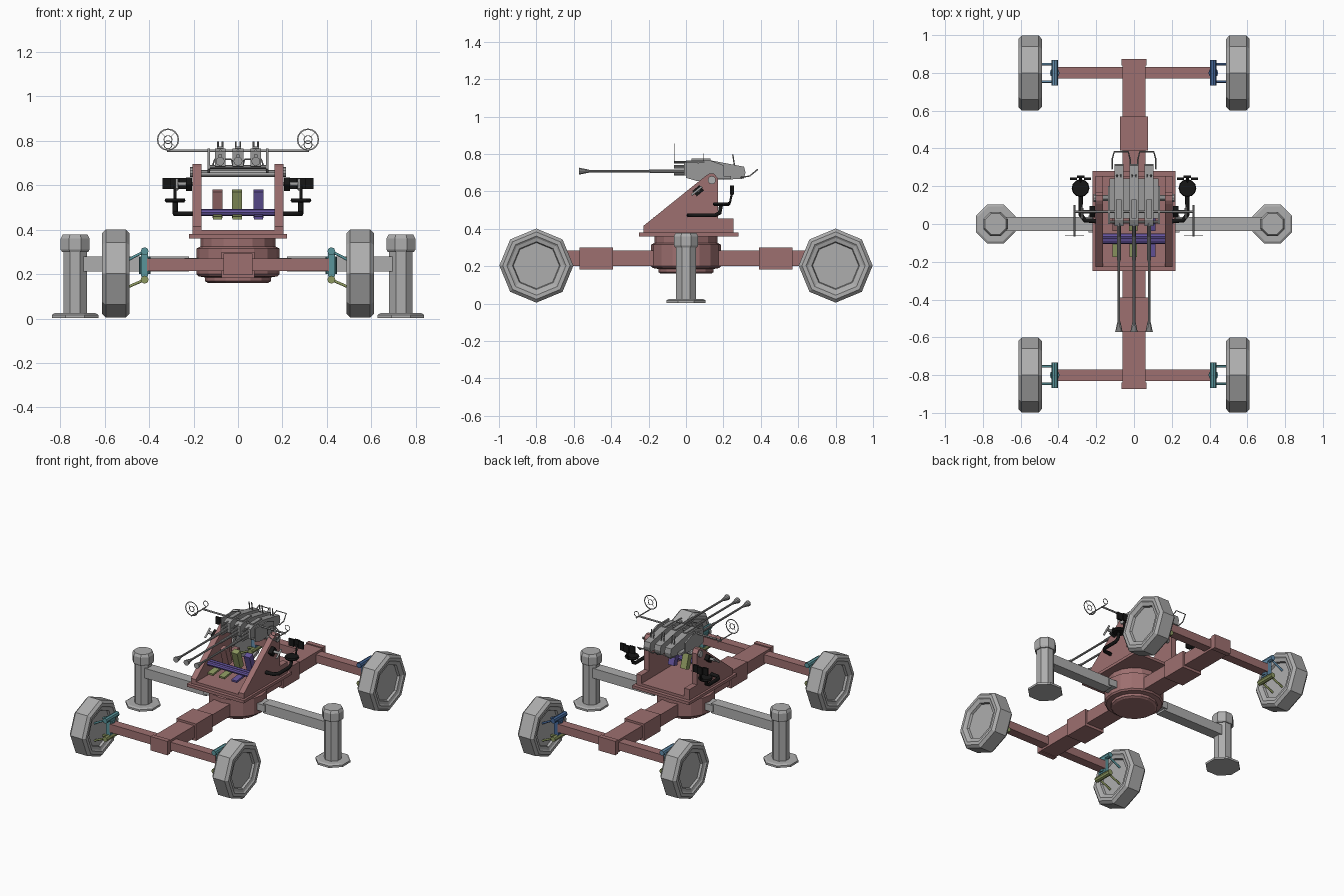
import bpy, bmesh, math
from mathutils import Matrix, Vector

cube = bpy.data.objects.get("Cube")
if cube:
    bpy.data.objects.remove(cube, do_unlink=True)


def material(name, r, g, b):
    m = bpy.data.materials.new(name)
    m.use_nodes = True
    m.diffuse_color = (r, g, b, 1)
    m.node_tree.nodes["Principled BSDF"].inputs["Base Color"].default_value = (r, g, b, 1)
    return m


GREY = material("light_grey", .42, .42, .42)
GUN = material("gun_grey", .32, .32, .32)
RED = material("dusty_red", .34, .16, .16)
BLACK = material("black", .008, .008, .008)
TEAL = material("teal", .1, .3, .33)
STEEL = material("steel_blue", .13, .28, .43)
BLUE = material("deep_blue", .06, .14, .32)
OLIVE = material("olive", .27, .32, .12)
PURPLE = material("purple", .13, .09, .34)


def finish(name, mat, bm, smooth=False):
    bmesh.ops.recalc_face_normals(bm, faces=bm.faces)
    me = bpy.data.meshes.new(name)
    bm.to_mesh(me)
    bm.free()
    me.materials.append(mat)
    ob = bpy.data.objects.new(name, me)
    bpy.context.collection.objects.link(ob)
    if smooth:
        bpy.ops.object.select_all(action='DESELECT')
        ob.select_set(True)
        bpy.context.view_layer.objects.active = ob
        bpy.ops.object.shade_smooth_by_angle()
    return ob


def box(name, mat, x, y, z, tilt=0):
    """Box from three (low, high) ranges, tilted about its own x axis."""
    bm = bmesh.new()
    mid = Vector([(a + b) / 2 for a, b in (x, y, z)])
    size = [abs(b - a) for a, b in (x, y, z)]
    bmesh.ops.create_cube(bm, size=1, matrix=Matrix.Translation(mid)
                          @ Matrix.Rotation(tilt, 4, 'X') @ Matrix.Diagonal((*size, 1)))
    return finish(name, mat, bm)


def prism(name, mat, outline, x0, x1):
    """Extrude a (y, z) outline along x."""
    bm = bmesh.new()
    face = bm.faces.new([bm.verts.new((x0, y, z)) for y, z in outline])
    ext = bmesh.ops.extrude_face_region(bm, geom=[face])
    bmesh.ops.translate(bm, vec=(x1 - x0, 0, 0),
                        verts=[v for v in ext["geom"] if isinstance(v, bmesh.types.BMVert)])
    return finish(name, mat, bm)


def lathe(name, mat, profile, sides, loc, axis='Z', phase=0, smooth=False):
    """Turn a (radius, offset) profile around an axis, capped at both ends."""
    bm = bmesh.new()
    turn = {'X': Matrix.Rotation(math.pi / 2, 4, 'Y'),
            'Y': Matrix.Rotation(-math.pi / 2, 4, 'X'), 'Z': Matrix()}[axis]
    rings = []
    for r, h in profile:
        angles = [phase + math.tau * i / sides for i in range(sides)]
        rings.append([bm.verts.new((r * math.cos(a), r * math.sin(a), h)) for a in angles])
    for low, high in zip(rings, rings[1:]):
        for i in range(sides):
            j = (i + 1) % sides
            bm.faces.new((low[i], low[j], high[j], high[i]))
    bm.faces.new(rings[0])
    bm.faces.new(rings[-1])
    bm.transform(Matrix.Translation(loc) @ turn)
    return finish(name, mat, bm, smooth)


def tube(name, mat, points, r, closed=False):
    """Round bar through a list of points."""
    cu = bpy.data.curves.new(name, 'CURVE')
    cu.dimensions = '3D'
    cu.bevel_depth = r
    cu.bevel_resolution = 1
    cu.use_fill_caps = not closed
    sp = cu.splines.new('POLY')
    sp.points.add(len(points) - 1)
    for p, co in zip(sp.points, points):
        p.co = (*co, 1)
    sp.use_cyclic_u = closed
    cu.materials.append(mat)
    ob = bpy.data.objects.new(name, cu)
    bpy.context.collection.objects.link(ob)
    bpy.ops.object.select_all(action='DESELECT')
    ob.select_set(True)
    bpy.context.view_layer.objects.active = ob
    bpy.ops.object.convert(target='MESH')
    return ob


def flat_ring(name, mat, outer, inner, loc):
    """Thin upright ring facing the front."""
    profile = [(inner, -.001), (outer, -.001), (outer, .001), (inner, .001)]
    bm = bmesh.new()
    n = 16
    loops = [[bm.verts.new((r * math.cos(math.tau * i / n), h, r * math.sin(math.tau * i / n)))
              for i in range(n)] for r, h in profile]
    for k in range(4):
        a, b = loops[k], loops[(k + 1) % 4]
        for i in range(n):
            j = (i + 1) % n
            bm.faces.new((a[i], a[j], b[j], b[i]))
    bm.transform(Matrix.Translation(loc))
    return finish(name, mat, bm)


# Chassis: spine, sleeves, axles and turntable
box("spine", RED, (-.062, .062), (-.87, .87), (.2, .285))
lathe("turntable", RED, [(.135, .16), (.148, .168), (.148, .185), (.178, .19), (.187, .2),
                         (.187, .315), (.168, .325), (.168, .365)], 16, (0, 0, 0))
for s, end in ((-1, "front"), (1, "back")):
    box(end + "_sleeve", RED, (-.075, .075), (s * .39, s * .57), (.182, .3))
    box(end + "_end_cap", RED, (-.065, .065), (s * .84, s * .873), (.195, .292))
    box(end + "_axle", RED, (-.41, .41), (s * .8 - .031, s * .8 + .031), (.213, .27))

# Wheels with their suspension
half = [(.123, .035), (.128, .05), (.148, .055), (.158, .062), (.18, .062), (.198, .045)]
wheel_profile = [(r, -h) for r, h in half] + [(r, h) for r, h in reversed(half)]
for sy, end in ((-1, "front"), (1, "back")):
    for sx, side in ((-1, "right"), (1, "left")):
        tag = end + "_" + side
        y = sy * .8
        mat = TEAL if sy < 0 else (BLUE if sx > 0 else STEEL)
        lathe(tag + "_wheel", GREY, wheel_profile, 8, (sx * .55, y, .203), 'X')
        box(tag + "_upright", mat, (sx * .405, sx * .437), (y - .03, y + .03), (.19, .3))
        lathe(tag + "_knuckle", mat, [(.026, -.04), (.026, .04)], 10, (sx * .42, y, .24))
        for part, m, z, drop in (("upper", mat, .303, .05), ("lower", OLIVE, .175, .042)):
            lathe(f"{tag}_{part}_pivot", m, [(.018, -.068), (.018, .068)], 8, (sx * .42, y, z), 'Y')
            for d in (-.046, .046):
                tube(f"{tag}_{part}_arm", m, [(sx * .42, y + d, z), (sx * .515, y + d, z - drop)], .007)

# Outriggers
for s, side in ((-1, "right"), (1, "left")):
    box(side + "_outrigger_hinge", GREY, (s * .17, s * .24), (-.045, .045), (.225, .272))
    box(side + "_outrigger_arm", GREY, (s * .22, s * .7), (-.037, .037), (.212, .28))
    for part, profile in (("leg", [(.057, .02), (.057, .31)]),
                          ("collar", [(.064, .3), (.07, .31), (.07, .36), (.06, .378)]),
                          ("foot", [(.113, .003), (.113, .017), (.1, .024)])):
        lathe(f"{side}_outrigger_{part}", GREY, profile, 8, (s * .733, 0, 0), phase=math.pi / 8)

# Rotating mount with two sloped side walls
box("mount_base", RED, (-.22, .22), (-.25, .28), (.36, .38))
box("mount_floor", RED, (-.17, .17), (-.225, .255), (.378, .398))
wall = [(-.228, .378), (-.228, .415), (.105, .683), (.125, .695), (.15, .695), (.17, .67),
        (.17, .455), (.255, .455), (.255, .378)]
for s, side in ((-1, "right"), (1, "left")):
    prism(side + "_wall", RED, wall, s * .165, s * .205)
    lathe(side + "_trunnion_cap", GREY, [(.022, -.005), (.022, .005)], 10, (s * .21, .138, .66), 'X')
lathe("trunnion_bar", GREY, [(.016, -.2), (.016, .2)], 10, (0, .138, .652), 'X')

# Feed boxes and their cross bars
for y in (-.065, -.09):
    lathe("feed_cross_bar", PURPLE, [(.016, -.166), (.016, .166)], 8, (0, y, .478), 'X')
for x, tall, low in ((-.092, RED, OLIVE), (-.004, OLIVE, OLIVE), (.092, PURPLE, PURPLE)):
    box("feed_box", tall, (x - .023, x + .023), (-.02, .02), (.455, .578), .3)
    box("feed_tray", low, (x - .021, x + .021), (-.175, -.06), (.452, .466), .12)

# Gun cradle
box("cradle_floor", GUN, (-.13, .13), (.03, .24), (.665, .682))
cheek = [(0, .672), (0, .765), (.13, .765), (.2, .74), (.2, .668), (.06, .655)]
for s, side in ((-1, "right"), (1, "left")):
    prism(side + "_cradle_plate", GUN, cheek, s * .127, s * .137)
lathe("cradle_front_bar", GUN, [(.008, -.13), (.008, .13)], 8, (0, .01, .682), 'X')

# Three guns
receiver = [(-.01, .685), (-.01, .752), (.02, .766), (.13, .766), (.31, .732), (.318, .7),
            (.31, .668), (.2, .662), (.07, .672)]
barrel = [(.02, -.572), (.016, -.555), (.01, -.525), (.007, -.515), (.007, -.2), (.01, -.19),
          (.01, 0)]
for x in (-.08, 0, .08):
    prism("receiver", GUN, receiver, x - .024, x + .024)
    box("receiver_cover", GUN, (x - .014, x + .014), (.03, .13), (.76, .775))
    lathe("barrel", GUN, barrel, 10, (x, 0, .708), 'Y', smooth=True)
    for z, r in ((.755, .006), (.732, .009), (.692, .008)):
        lathe("recoil_tube", GUN, [(r, -.065), (r, .01)], 8, (x, 0, z), 'Y')
    for d in (-.01, .01):
        tube("charging_rod", GUN, [(x + d, .262, .72), (x + d, .25, .797)], .004)

# Rear guard loops
for s in (-1, 1):
    pts = [(.02, .29, .674), (.02, .34, .682), (.03, .382, .716), (.105, .382, .716),
           (.116, .34, .682), (.116, .29, .674)]
    tube("rear_guard_loop", GUN, [(s * x, y, z) for x, y, z in pts], .004)

# Ring sights on a shared bar
tube("sight_bar", GUN, [(-.32, .065, .755), (.32, .065, .755)], .006)
for s, side in ((-1, "right"), (1, "left")):
    x = s * .315
    tube(side + "_sight_rod", GUN, [(x, -.065, .757), (x, .1, .757)], .004)
    flat_ring(side + "_sight_ring", GUN, .05, .044, (x, -.06, .805))
    flat_ring(side + "_sight_inner_ring", GUN, .02, .016, (x, -.06, .805))
    flat_ring(side + "_rear_sight_ring", GUN, .02, .016, (x, .095, .782))
    for k in range(4):
        a = math.pi / 4 + k * math.pi / 2
        c, d = math.cos(a), math.sin(a)
        tube(side + "_sight_spoke", GUN, [(x + .018 * c, -.06, .805 + .018 * d),
                                          (x + .046 * c, -.06, .805 + .046 * d)], .001)

# Crew seats and hand controls
for s, side in ((-1, "right"), (1, "left")):
    x = s * .283
    tube(side + "_seat_arm", BLACK, [(s * .2, .015, .472), (s * .26, .02, .472), (x, .05, .472),
                                     (x, .155, .472), (x, .18, .485), (x, .187, .525)], .012)
    lathe(side + "_seat", BLACK, [(.04, .522), (.047, .53), (.043, .541)], 12, (x, .19, 0))
    tube(side + "_back_post", BLACK, [(x, .2, .528), (x, .235, .54), (x, .248, .6)], .007)
    for dx, dy, wide in ((-.037, .24, .019), (0, .25, .02), (.037, .24, .019)):
        box(side + "_backrest", BLACK, (x + dx - wide, x + dx + wide), (dy - .006, dy + .006),
            (.582, .632))
    tube(side + "_control_shaft", GUN, [(s * .2, .065, .605), (s * .275, .065, .605)], .01)
    box(side + "_control_box", BLACK, (s * .207, s * .235), (.04, .09), (.585, .622), .7)
    tube(side + "_control_grip", GUN, [(s * .275, .03, .58), (s * .275, .085, .625)], .007)
